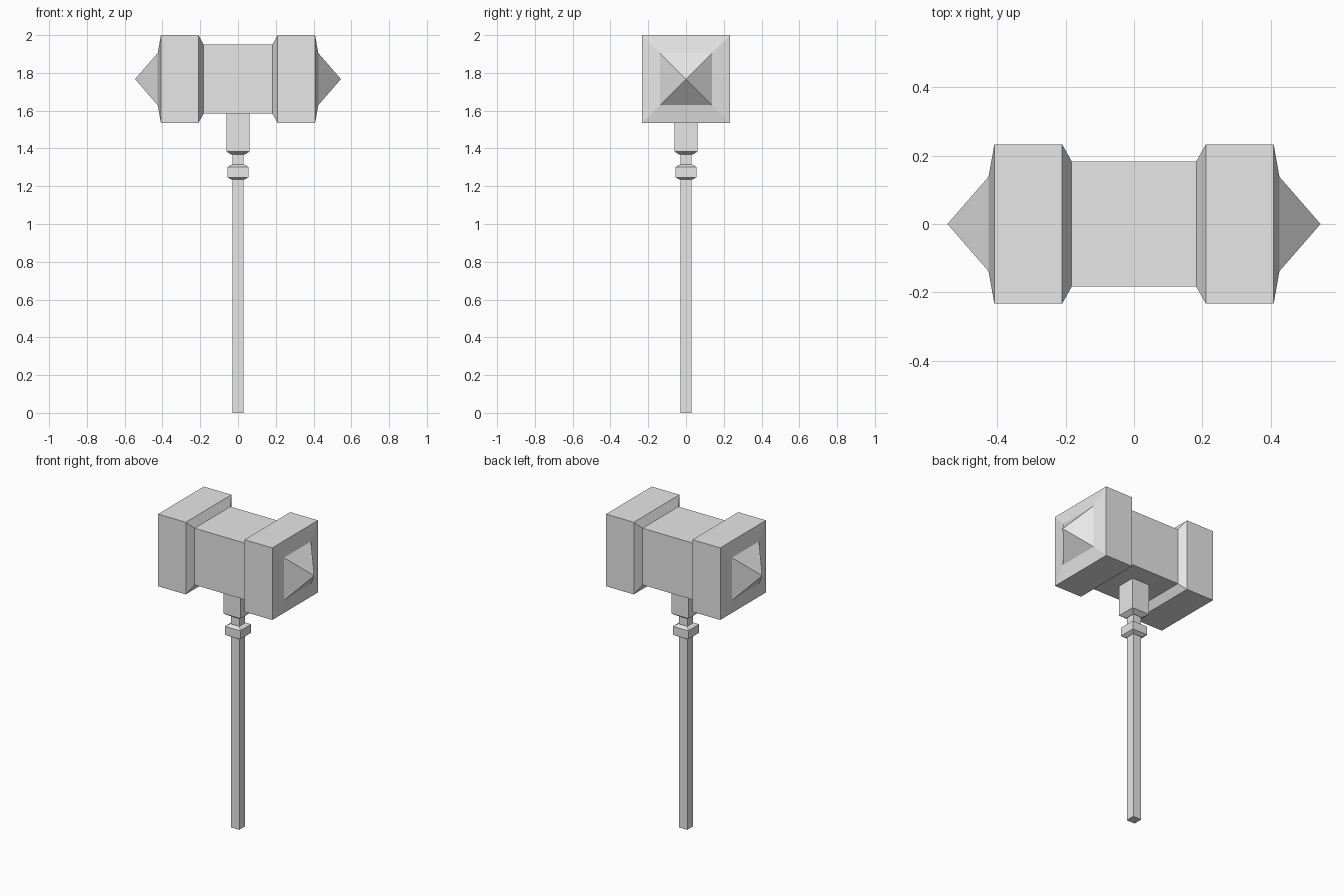
import bpy
import bmesh
from mathutils import Vector

cube = bpy.data.objects.get("Cube")
if cube:
    bpy.data.objects.remove(cube, do_unlink=True)

# One plain grey for the whole hammer
grey = bpy.data.materials.new("light grey")
grey.use_nodes = True
colour = (0.8, 0.8, 0.8, 1)
grey.diffuse_color = colour
grey.node_tree.nodes["Principled BSDF"].inputs["Base Color"].default_value = colour


def square_loft(name, profile, axis, centre=(0, 0, 0)):
    """Loft square sections (position, half width) along x or z; zero width is a point."""
    bm = bmesh.new()
    rings = []
    for pos, half in profile:
        corners = [(-1, -1), (1, -1), (1, 1), (-1, 1)] if half else [(0, 0)]
        ring = []
        for a, b in corners:
            co = (pos, a * half, b * half) if axis == "x" else (a * half, b * half, pos)
            ring.append(bm.verts.new(Vector(co) + Vector(centre)))
        rings.append(ring)
    for low, high in zip(rings, rings[1:]):
        for i in range(4):
            j = (i + 1) % 4
            if len(low) == 1:
                bm.faces.new((low[0], high[j], high[i]))
            elif len(high) == 1:
                bm.faces.new((low[i], low[j], high[0]))
            else:
                bm.faces.new((low[i], low[j], high[j], high[i]))
    for ring in (rings[0], rings[-1]):
        if len(ring) == 4:
            bm.faces.new(ring)
    bmesh.ops.recalc_face_normals(bm, faces=bm.faces)
    mesh = bpy.data.meshes.new(name)
    bm.to_mesh(mesh)
    bm.free()
    mesh.materials.append(grey)
    obj = bpy.data.objects.new(name, mesh)
    bpy.context.collection.objects.link(obj)
    return obj


# Head: waist, chamfered striking blocks and pyramid spikes, mirrored in x
half_head = [(0.182, 0.183), (0.21, 0.233), (0.408, 0.233), (0.425, 0.138), (0.545, 0)]
head = [(-x, r) for x, r in reversed(half_head)] + half_head
square_loft("hammer_head", head, "x", (0, 0, 1.767))

# Long square shaft
square_loft("shaft", [(0, 0.03), (1.39, 0.03)], "z")

# Collar ring around the shaft
square_loft("collar", [(1.235, 0.035), (1.247, 0.055), (1.302, 0.055), (1.314, 0.035)], "z")

# Socket joining the shaft to the head
square_loft("socket", [(1.367, 0.035), (1.385, 0.062), (1.6, 0.062)], "z")
